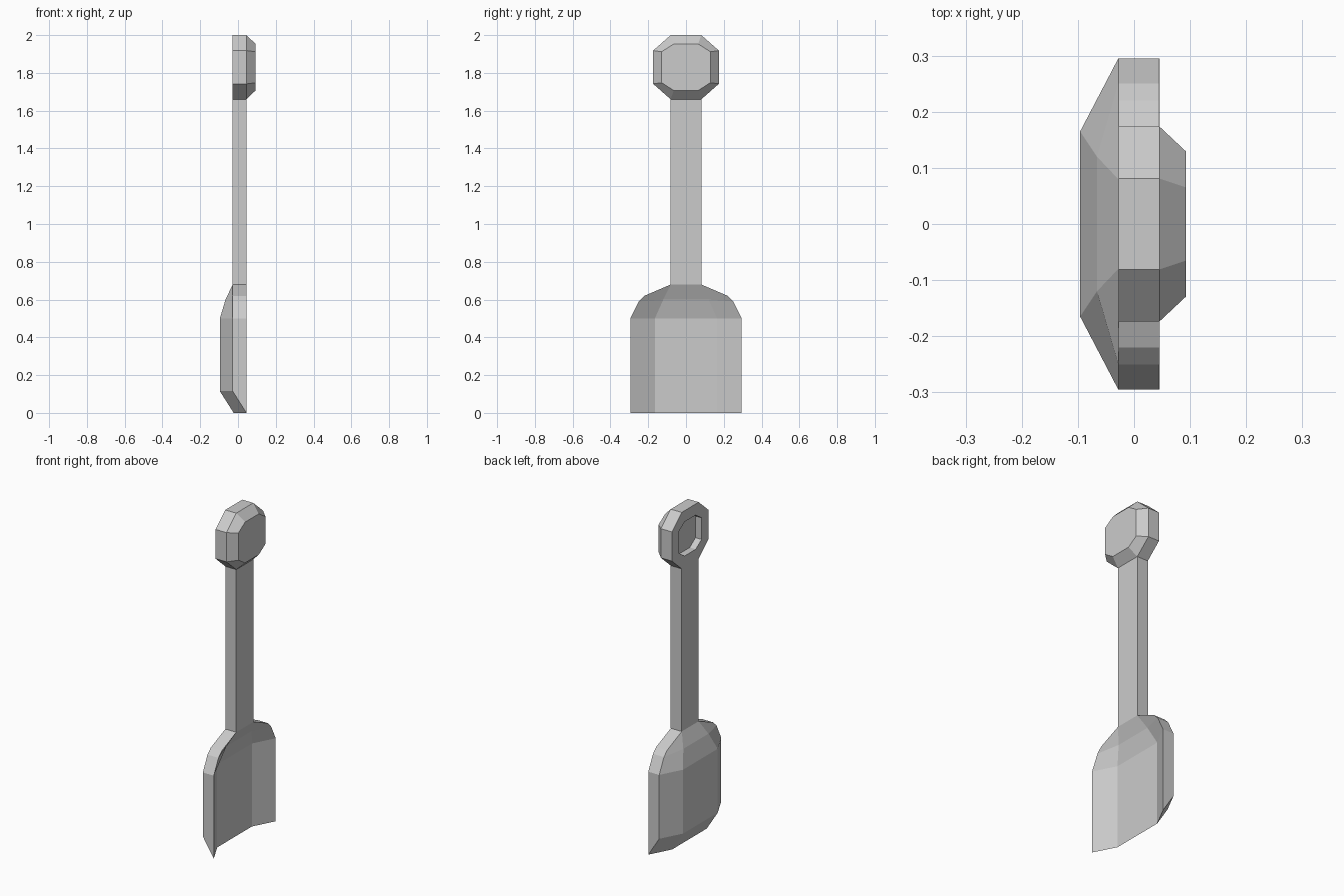
import bpy, bmesh

if "Cube" in bpy.data.objects:
    bpy.data.objects.remove(bpy.data.objects["Cube"])

BACK, FRONT = -0.028, 0.045      # sheet thickness of handle and rims along x


def make_object(name, bm):
    bmesh.ops.recalc_face_normals(bm, faces=bm.faces)
    mesh = bpy.data.meshes.new(name)
    bm.to_mesh(mesh)
    bm.free()
    obj = bpy.data.objects.new(name, mesh)
    bpy.context.collection.objects.link(obj)
    return obj


def bridge(bm, a, b):
    n = len(a)
    for i in range(n):
        j = (i + 1) % n
        bm.faces.new((a[i], a[j], b[j], b[i]))


# Scoop blade: folded sheet, rows run from the bottom to the shoulder.
# Each row: (rim y, rim z, fold y, fold z, fold offset in x)
rows = [
    (0.295, 0.0, 0.165, 0.0, -0.068),
    (0.295, 0.50, 0.165, 0.50, -0.068),
    (0.25, 0.59, 0.12, 0.60, -0.038),
    (0.22, 0.62, 0.08, 0.68, 0.0),
]
bm = bmesh.new()
sheets = []
for x, bottom in ((BACK, 0.115), (FRONT, 0.0)):
    grid = []
    for ry, rz, fy, fz, dx in rows:
        rz, fz = max(rz, bottom), max(fz, bottom)
        pts = [(x, -ry, rz), (x + dx, -fy, fz), (x + dx, fy, fz), (x, ry, rz)]
        grid.append([bm.verts.new(p) for p in pts])
    for r in range(3):
        for c in range(3):
            bm.faces.new((grid[r][c], grid[r][c + 1],
                          grid[r + 1][c + 1], grid[r + 1][c]))
    sheets.append(grid)
# Close the border between the back and front sheets
borders = [g[0] + [g[1][3], g[2][3]] + g[3][::-1] + [g[2][0], g[1][0]]
           for g in sheets]
bridge(bm, *borders)
make_object("blade", bm)

# Handle: straight rectangular bar
bm = bmesh.new()
ends = [[bm.verts.new((x, y, z)) for x, y in
         ((BACK, -0.081), (FRONT, -0.081), (FRONT, 0.081), (BACK, 0.081))]
        for z in (0.68, 1.66)]
bridge(bm, *ends)
for end in ends:
    bm.faces.new(end)
make_object("handle", bm)

# Grip: octagonal knob, bevelled in front, with a recess in the back.
# Each ring: (x, half width, flat half width, half height, flat half height)
rings = [
    (0.012, 0.108, 0.053, 0.103, 0.065),
    (BACK, 0.108, 0.053, 0.103, 0.065),
    (BACK, 0.174, 0.081, 0.17, 0.088),
    (FRONT, 0.174, 0.081, 0.17, 0.088),
    (0.093, 0.129, 0.065, 0.123, 0.082),
]
bm = bmesh.new()
loops = []
for x, w, fw, h, fh in rings:
    outline = [(w, -fh), (w, fh), (fw, h), (-fw, h),
               (-w, fh), (-w, -fh), (-fw, -h), (fw, -h)]
    loops.append([bm.verts.new((x, y, 1.83 + z)) for y, z in outline])
for a, b in zip(loops, loops[1:]):
    bridge(bm, a, b)
bm.faces.new(loops[0])
bm.faces.new(loops[-1])
make_object("grip", bm)
